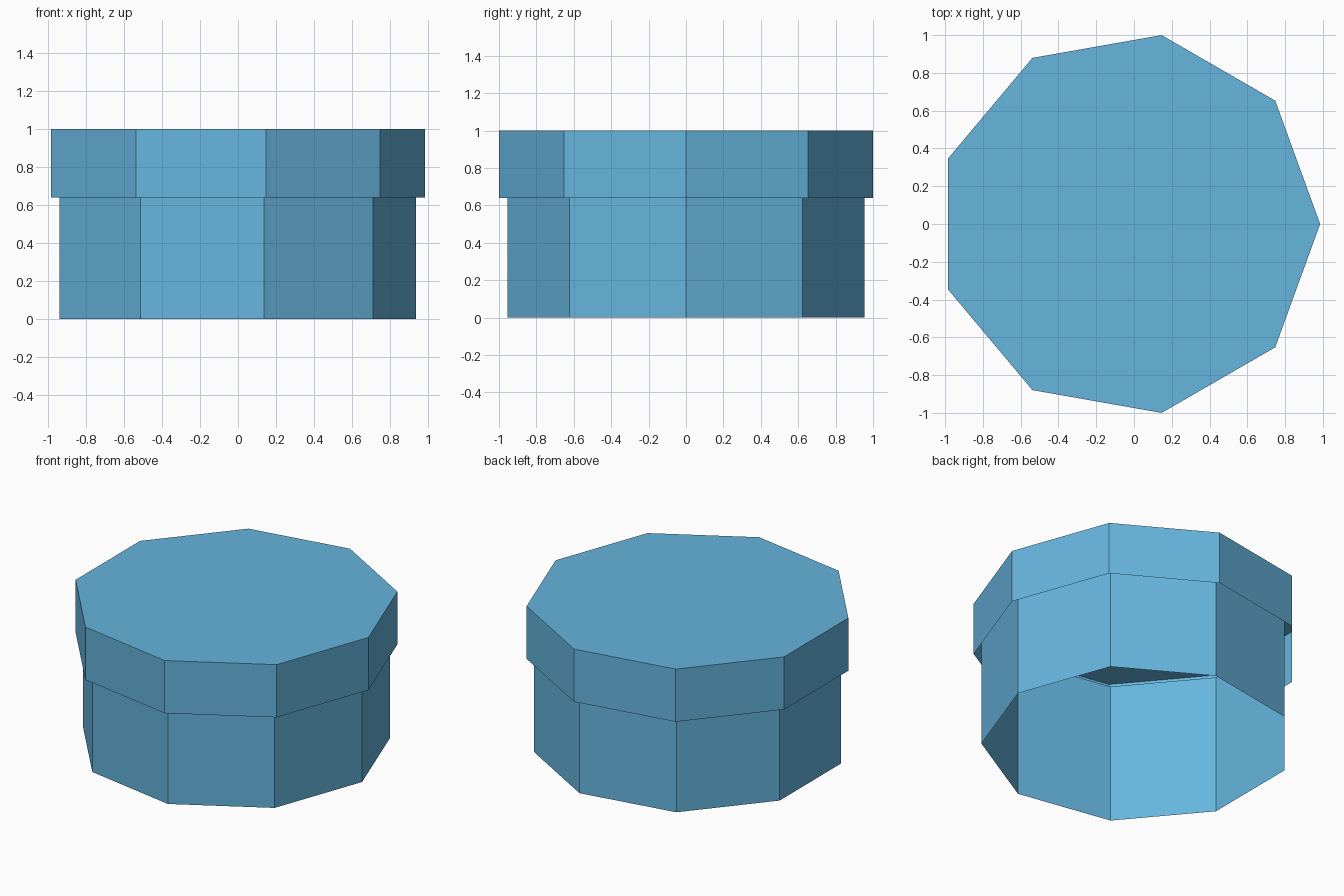
import bpy, bmesh, math

if "Cube" in bpy.data.objects:
    bpy.data.objects.remove(bpy.data.objects["Cube"])

SIDES = 9
CENTRE_X = -0.03          # centres the odd-sided outline on x = 0

blue = bpy.data.materials.new("light blue")
blue.diffuse_color = (0.133, 0.462, 0.73, 1)
blue.use_nodes = True
blue.node_tree.nodes["Principled BSDF"].inputs["Base Color"].default_value = blue.diffuse_color


def prism_shell(name, radius, z0, z1, top):
    """Thin nine-sided tube, open below, optionally closed on top."""
    bm = bmesh.new()
    rings = []
    for z in (z0, z1):
        rings.append([bm.verts.new((CENTRE_X + radius * math.cos(math.tau * i / SIDES),
                                    radius * math.sin(math.tau * i / SIDES), z))
                      for i in range(SIDES)])
    low, high = rings
    for i in range(SIDES):
        j = (i + 1) % SIDES
        bm.faces.new((low[i], low[j], high[j], high[i]))
    if top:
        bm.faces.new(high)
    mesh = bpy.data.meshes.new(name)
    bm.to_mesh(mesh)
    bm.free()
    mesh.materials.append(blue)
    obj = bpy.data.objects.new(name, mesh)
    bpy.context.collection.objects.link(obj)
    return obj


# Open tube body, reaching up inside the lid
prism_shell("box_body", 0.968, 0.0, 0.957, False)
# Overhanging lid, open underneath
prism_shell("box_lid", 1.0154, 0.64, 1.0, True)
